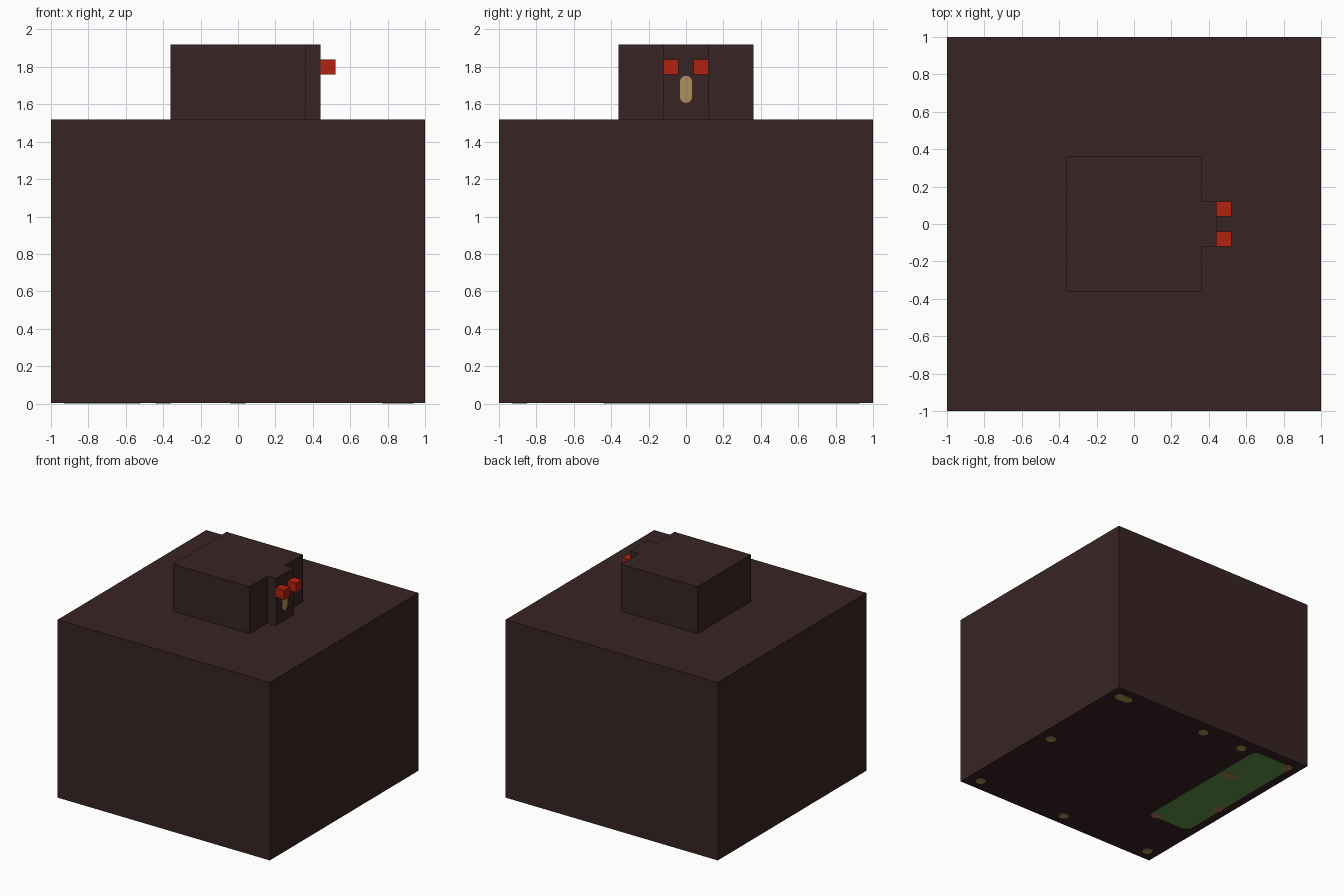
import bpy, bmesh
from math import sin, cos, pi
from mathutils import Matrix, Vector

cube = bpy.data.objects.get("Cube")
if cube:
    bpy.data.objects.remove(cube, do_unlink=True)


def material(name, rgb):
    m = bpy.data.materials.new(name)
    m.use_nodes = True
    m.diffuse_color = (*rgb, 1)
    m.node_tree.nodes["Principled BSDF"].inputs["Base Color"].default_value = (*rgb, 1)
    return m


BROWN = material("dark brown", (0.039, 0.0175, 0.0175))
RED = material("red", (0.445, 0.016, 0.005))
TAN = material("tan", (0.43, 0.28, 0.1))
RUST = material("rusty tan", (0.41, 0.2, 0.1))
GREEN = material("moss green", (0.127, 0.29, 0.067))


def finish(bm, name, mat):
    bmesh.ops.recalc_face_normals(bm, faces=bm.faces)
    mesh = bpy.data.meshes.new(name)
    bm.to_mesh(mesh)
    bm.free()
    mesh.materials.append(mat)
    obj = bpy.data.objects.new(name, mesh)
    bpy.context.collection.objects.link(obj)
    return obj


def box(name, low, high, mat):
    low, high = Vector(low), Vector(high)
    bm = bmesh.new()
    bmesh.ops.create_cube(bm, size=1, matrix=Matrix.Translation((low + high) / 2)
                          @ Matrix.Diagonal((*(high - low), 1)))
    return finish(bm, name, mat)


def plate(name, centre, width, depth, radius, thick, mat, turn=Matrix()):
    """Thin plate with rounded corners, rising from its centre along its local z."""
    bm = bmesh.new()
    ring = []
    steps = 4
    for corner, (sx, sy) in enumerate(((1, 1), (-1, 1), (-1, -1), (1, -1))):
        for i in range(steps + 1):
            a = (corner + i / steps) * pi / 2
            ring.append(bm.verts.new((sx * (width / 2 - radius) + radius * cos(a),
                                      sy * (depth / 2 - radius) + radius * sin(a), 0)))
    bmesh.ops.remove_doubles(bm, verts=ring, dist=0.0005)
    face = bm.faces.new([v for v in ring if v.is_valid])
    out = bmesh.ops.extrude_face_region(bm, geom=[face])["geom"]
    bmesh.ops.translate(bm, vec=(0, 0, thick),
                        verts=[g for g in out if isinstance(g, bmesh.types.BMVert)])
    bm.transform(Matrix.Translation(centre) @ turn)
    return finish(bm, name, mat)


# Main blocks
box("body", (-1, -1, 0.004), (1, 1, 1.52), BROWN)
box("head", (-0.36, -0.36, 1.52), (0.36, 0.36, 1.92), BROWN)
box("snout", (0.36, -0.12, 1.52), (0.44, 0.12, 1.92), BROWN)

# Eyes and the mark between them
for side, y in (("right", -0.08), ("left", 0.08)):
    box(side + "_eye", (0.44, y - 0.04, 1.76), (0.52, y + 0.04, 1.84), RED)
plate("snout_mark", (0.437, 0, 1.68), 0.145, 0.065, 0.032, 0.005, TAN,
      Matrix.Rotation(pi / 2, 4, "Y"))

# Underside patch and spots
plate("underside_patch", (-0.72, 0.245, 0.001), 0.4, 1.33, 0.06, 0.004, GREEN)
spots = [(0.88, 0), (0.88, -0.89), (0, 0.88), (-0.4, 0.88), (0, -0.89), (-0.89, -0.89)]
patch_spots = [(-0.89, 0.88), (-0.89, 0), (-0.57, -0.4)]
for label, places, mat in (("spot", spots, TAN), ("patch_spot", patch_spots, RUST)):
    for x, y in places:
        plate(label, (x, y, 0), 0.082, 0.082, 0.041, 0.005, mat)
plate("long_spot", (0.855, 0.888, 0), 0.165, 0.08, 0.0395, 0.005, TAN)
plate("long_patch_spot", (-0.61, 0.476, 0), 0.15, 0.08, 0.0395, 0.005, RUST)
